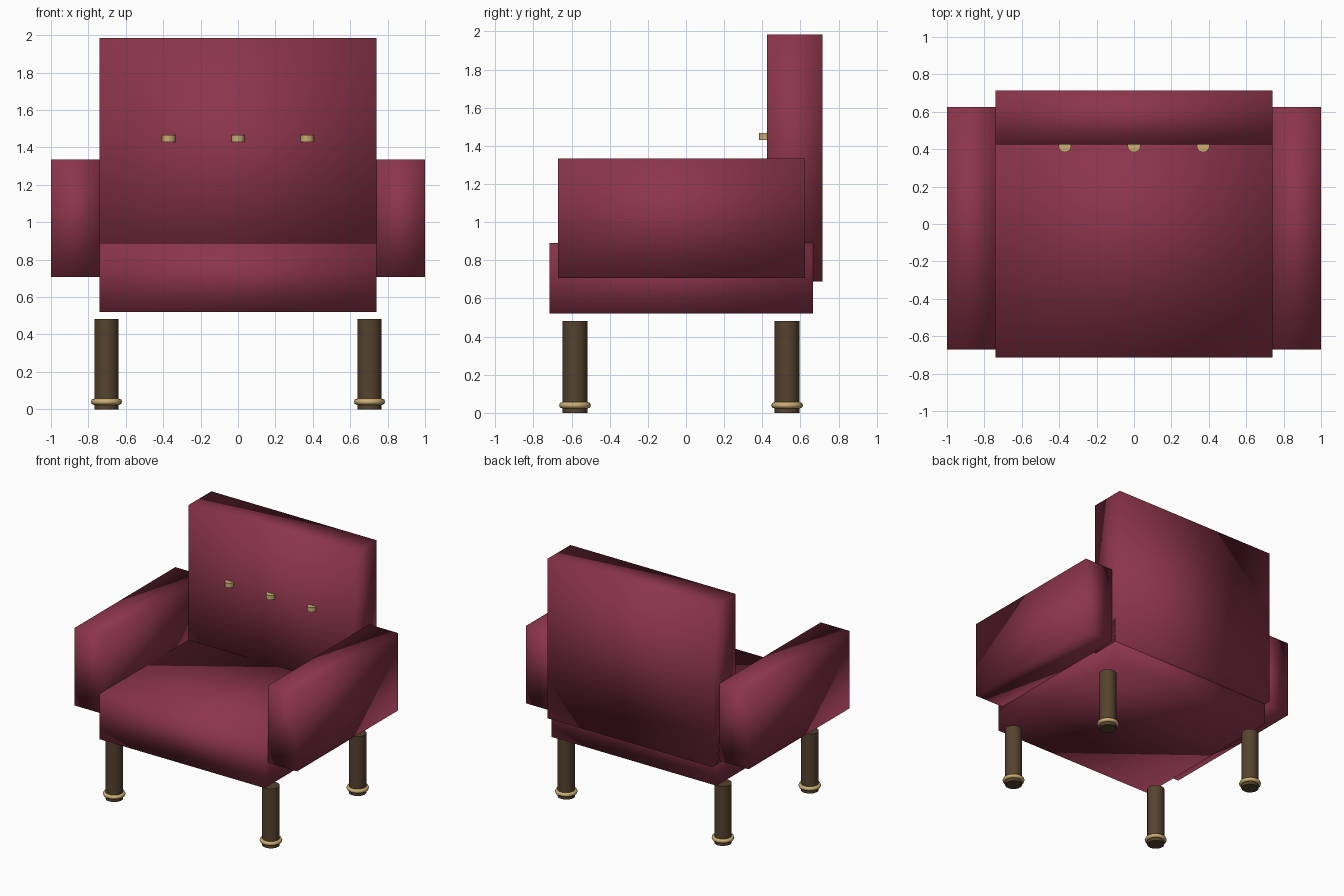
import bpy

if "Cube" in bpy.data.objects:
    bpy.data.objects.remove(bpy.data.objects["Cube"])


def material(name, color):
    m = bpy.data.materials.new(name)
    m.diffuse_color = (*color, 1)
    m.use_nodes = True
    m.node_tree.nodes["Principled BSDF"].inputs["Base Color"].default_value = m.diffuse_color
    return m


FABRIC = material("burgundy_fabric", (0.26, 0.035, 0.07))
WOOD = material("dark_wood", (0.09, 0.055, 0.028))
BRASS = material("brass", (0.6, 0.42, 0.17))


def finish(name, mat):
    ob = bpy.context.object
    ob.name = name
    ob.data.materials.append(mat)
    bpy.ops.object.transform_apply(location=False, rotation=False, scale=True)
    return ob


def block(name, lo, hi):
    center = [(a + b) / 2 for a, b in zip(lo, hi)]
    bpy.ops.mesh.primitive_cube_add(size=1, location=center)
    bpy.context.object.scale = [b - a for a, b in zip(lo, hi)]
    finish(name, FABRIC)
    # the upholstery is softly shaded across its corners
    bpy.ops.object.shade_smooth()


def post(name, mat, x, y, z0, z1, r, sides):
    bpy.ops.mesh.primitive_cylinder_add(vertices=sides, radius=r, depth=z1 - z0,
                                        location=(x, y, (z0 + z1) / 2))
    finish(name, mat)
    bpy.ops.object.shade_smooth_by_angle()


# Upholstered seat and backrest
block("seat", (-0.74, -0.715, 0.52), (0.74, 0.665, 0.89))
block("backrest", (-0.74, 0.425, 0.69), (0.74, 0.715, 1.985))

# Armrests
block("left_armrest", (-1.0, -0.67, 0.708), (-0.74, 0.625, 1.335))
block("right_armrest", (0.74, -0.67, 0.708), (1.0, 0.625, 1.335))

# Legs with brass rings near the floor
for side, x in (("left", -0.703), ("right", 0.703)):
    for end, y in (("front", -0.582), ("back", 0.53)):
        post(f"{end}_{side}_leg", WOOD, x, y, 0, 0.483, 0.065, 16)
        bpy.ops.mesh.primitive_torus_add(major_segments=20, minor_segments=8,
                                         major_radius=0.067, minor_radius=0.0165,
                                         location=(x, y, 0.04))
        finish(f"{end}_{side}_leg_ring", BRASS)
        bpy.ops.object.shade_smooth()

# Brass buttons on the backrest
for i, x in enumerate((-0.37, 0, 0.37)):
    post(f"button_{i + 1}", BRASS, x, 0.418, 1.43, 1.467, 0.035, 12)
